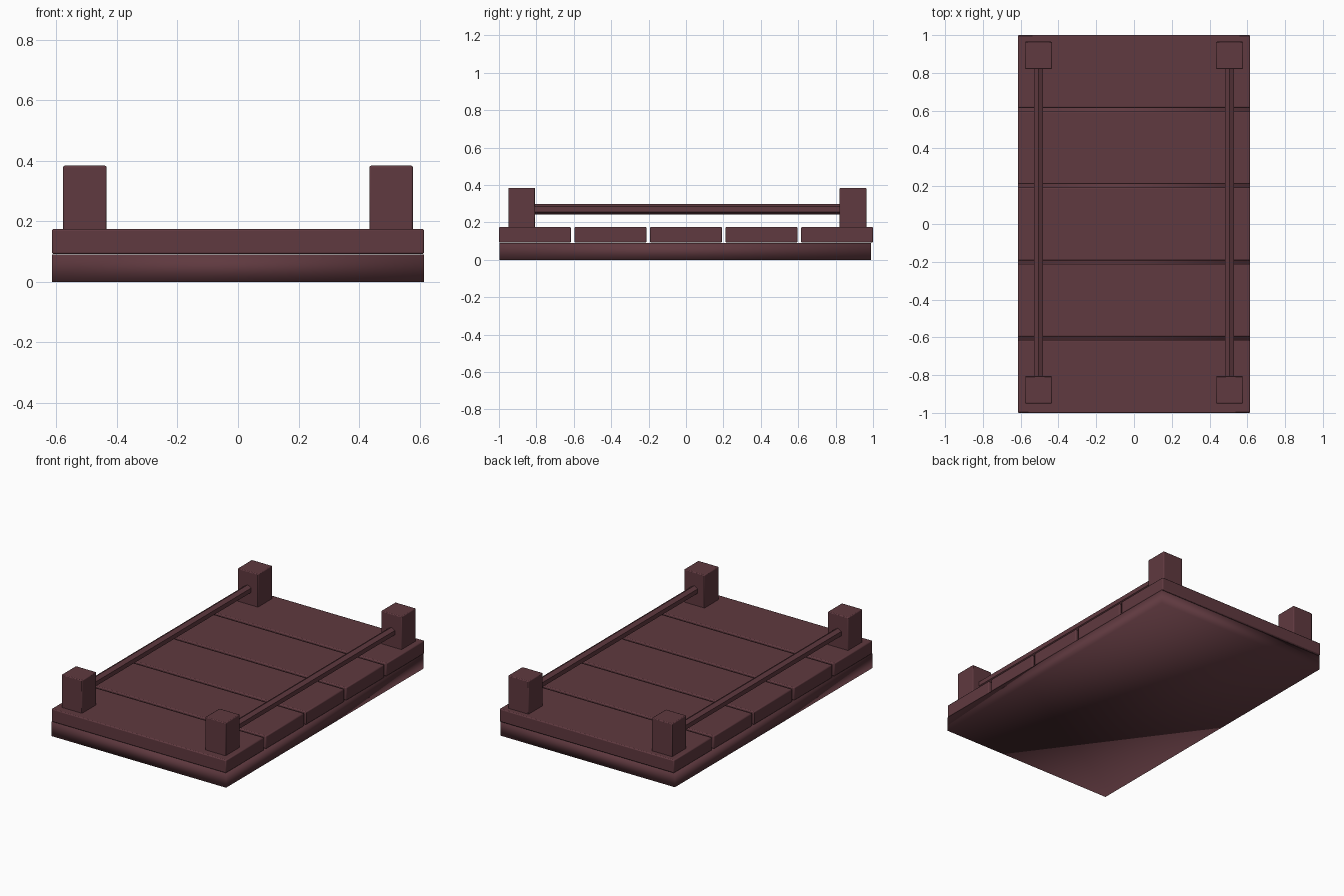
import bpy
import math

default = bpy.data.objects.get("Cube")
if default:
    bpy.data.objects.remove(default, do_unlink=True)

# Dark red-brown wood
wood = bpy.data.materials.new("dark_red_wood")
wood.use_nodes = True
colour = (0.115, 0.041, 0.050, 1)
wood.diffuse_color = colour
bsdf = next(n for n in wood.node_tree.nodes if n.type == "BSDF_PRINCIPLED")
bsdf.inputs["Base Color"].default_value = colour


def box(name, low, high, bevel=0.0):
    """Box between two corners, with optional softened edges."""
    centre = [(a + b) / 2 for a, b in zip(low, high)]
    bpy.ops.mesh.primitive_cube_add(size=1, location=centre)
    ob = bpy.context.object
    ob.name = name
    ob.scale = [b - a for a, b in zip(low, high)]
    bpy.ops.object.transform_apply(location=False, rotation=False, scale=True)
    ob.data.materials.append(wood)
    if bevel:
        mod = ob.modifiers.new("soft_edges", "BEVEL")
        mod.width = bevel
        mod.segments = 2
        bpy.ops.object.shade_smooth_by_angle(angle=math.radians(30))
    return ob


HALF_WIDTH = 0.615
DECK_TOP = 0.175

# Base slab, softly shaded all over
box("base", (-HALF_WIDTH, -0.998, 0), (HALF_WIDTH, 0.99, 0.091))
bpy.ops.object.shade_smooth()

# Five deck planks with narrow gaps
PLANK, PITCH = 0.385, 0.40375
for i in range(5):
    y = -1 + i * PITCH
    box(f"plank_{i + 1}", (-HALF_WIDTH, y, 0.092),
        (HALF_WIDTH, y + PLANK, DECK_TOP), 0.006)

# Corner posts and a six-sided rail on each side
for side, sign in (("left", 1), ("right", -1)):
    x = sign * 0.506
    for end, y in (("front", -0.878), ("back", 0.893)):
        box(f"{end}_{side}_post", (x - 0.072, y - 0.072, DECK_TOP - 0.02),
            (x + 0.072, y + 0.072, 0.384), 0.005)

    bpy.ops.mesh.primitive_cylinder_add(
        vertices=6, radius=0.028, depth=1.68, location=(x, 0.008, 0.27),
        rotation=(math.pi / 2, 0, 0))
    rail = bpy.context.object
    rail.name = f"{side}_rail"
    rail.data.materials.append(wood)
    bpy.ops.object.shade_smooth_by_angle(angle=math.radians(30))
